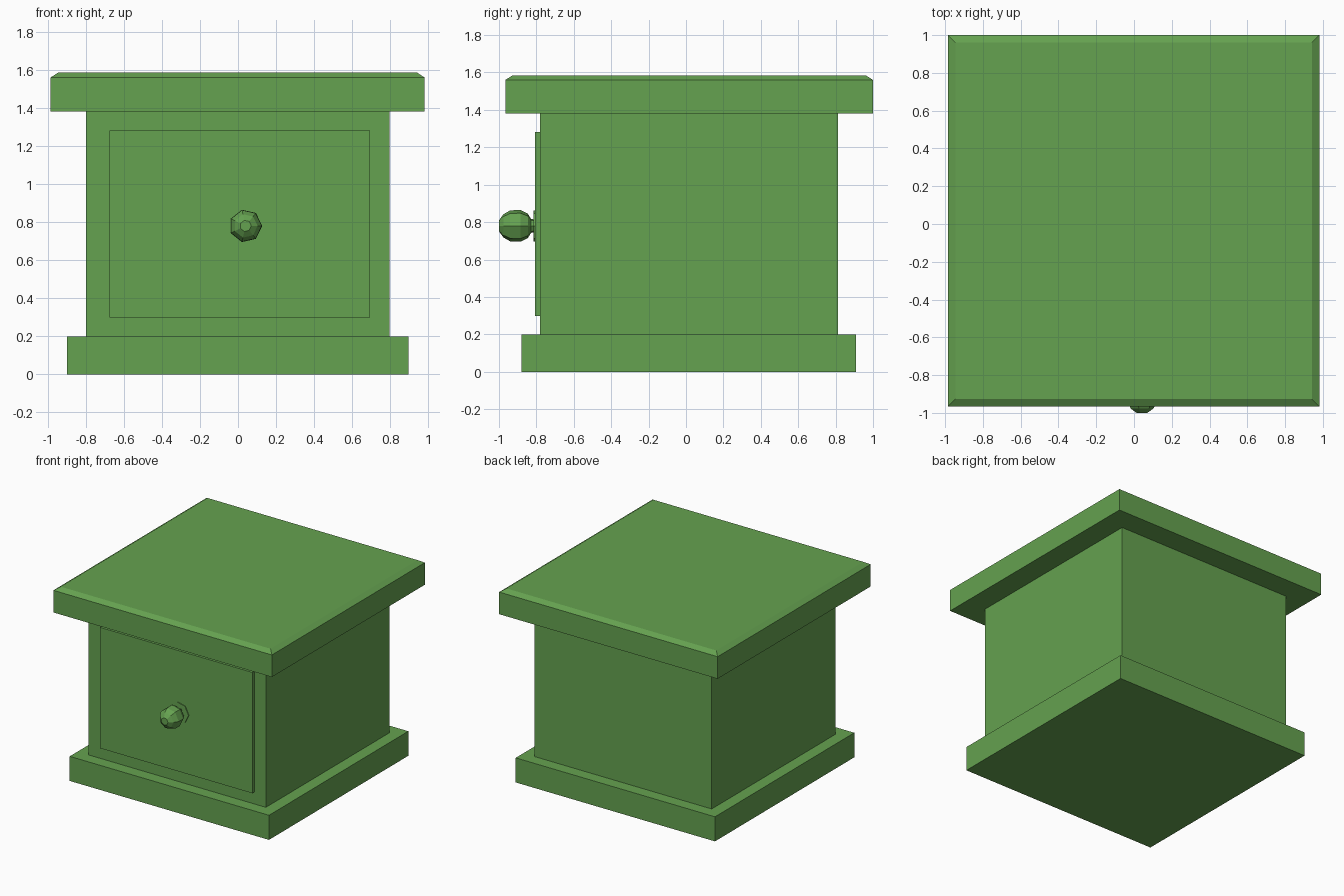
import bpy, bmesh, math

if "Cube" in bpy.data.objects:
    bpy.data.objects.remove(bpy.data.objects["Cube"])

mat = bpy.data.materials.new("green_paint")
mat.diffuse_color = (0.13, 0.36, 0.08, 1)
mat.use_nodes = True
mat.node_tree.nodes["Principled BSDF"].inputs["Base Color"].default_value = mat.diffuse_color


def finish(name, bm, smooth=None):
    bmesh.ops.recalc_face_normals(bm, faces=bm.faces)
    me = bpy.data.meshes.new(name)
    bm.to_mesh(me)
    bm.free()
    me.materials.append(mat)
    ob = bpy.data.objects.new(name, me)
    bpy.context.collection.objects.link(ob)
    if smooth:
        bpy.context.view_layer.objects.active = ob
        ob.select_set(True)
        bpy.ops.object.shade_smooth_by_angle(angle=math.radians(smooth))
        ob.select_set(False)
    return ob


def box(x, y, z):
    bm = bmesh.new()
    bmesh.ops.create_cube(bm, size=1)
    for v in bm.verts:
        v.co = [r[0] if c < 0 else r[1] for c, r in zip(v.co, (x, y, z))]
    return bm


# Plinth, cabinet body and raised drawer front
finish("plinth", box((-0.898, 0.895), (-0.88, 0.91), (0, 0.2)))
finish("cabinet_body", box((-0.8, 0.797), (-0.78, 0.812), (0.2, 1.38)))
finish("drawer_front", box((-0.675, 0.695), (-0.808, -0.78), (0.298, 1.281)))

# Table top with a shallow sloped rim, softly shaded
bm = box((-0.985, 0.981), (-0.966, 1.0), (1.38, 1.56))
top = [f for f in bm.faces if f.normal.z > 0.5]
bmesh.ops.inset_region(bm, faces=top, thickness=0.055)
for v in top[0].verts:
    v.co.z = 1.585
finish("table_top", bm, 30)

# Seven-sided turned knob with neck and back plate: (y, radius)
profile = [(-1.0, 0.03), (-0.977, 0.063), (-0.94, 0.085), (-0.885, 0.087),
           (-0.846, 0.067), (-0.828, 0.038), (-0.815, 0.036),
           (-0.815, 0.085), (-0.805, 0.085)]
SIDES = 7
bm = bmesh.new()
rings = []
for y, r in profile:
    rings.append([bm.verts.new((0.04 + r * math.cos(i * math.tau / SIDES), y,
                                0.78 + r * math.sin(i * math.tau / SIDES)))
                  for i in range(SIDES)])
for a, b in zip(rings, rings[1:]):
    for i in range(SIDES):
        j = (i + 1) % SIDES
        bm.faces.new((a[i], a[j], b[j], b[i]))
bm.faces.new(rings[0])
bm.faces.new(rings[-1])
finish("drawer_knob", bm)
